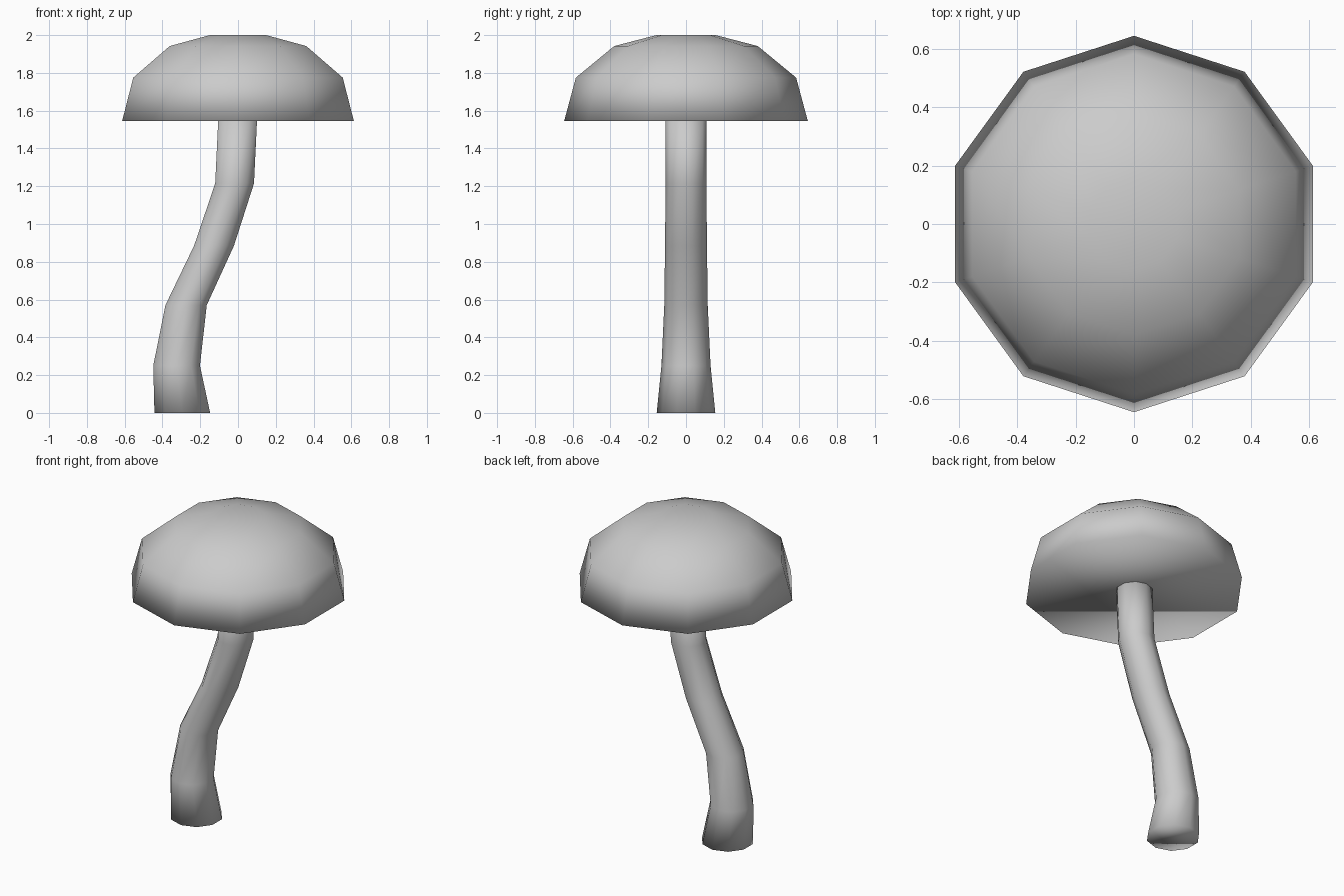
import bpy, bmesh
from math import cos, sin, radians

old = bpy.data.objects.get("Cube")
if old:
    bpy.data.objects.remove(old, do_unlink=True)

SIDES = 10

grey = bpy.data.materials.new("plain_grey")
grey.use_nodes = True
GREY = (0.6, 0.6, 0.6, 1)
grey.diffuse_color = GREY
grey.node_tree.nodes["Principled BSDF"].inputs["Base Color"].default_value = GREY


def loft(name, rings):
    """Closed smooth decagonal loft through (centre x, radius, z) rings, bottom to top."""
    bm = bmesh.new()
    loops = []
    for cx, r, z in rings:
        angles = [radians(18 + 360 / SIDES * i) for i in range(SIDES)]
        loops.append([bm.verts.new((cx + r * cos(a), r * sin(a), z)) for a in angles])
    for low, high in zip(loops, loops[1:]):
        for i in range(SIDES):
            j = (i + 1) % SIDES
            bm.faces.new((low[i], low[j], high[j], high[i]))
    bm.faces.new(loops[0][::-1])
    bm.faces.new(loops[-1])
    for f in bm.faces:
        f.smooth = True
    mesh = bpy.data.meshes.new(name)
    bm.to_mesh(mesh)
    bm.free()
    mesh.materials.append(grey)
    obj = bpy.data.objects.new(name, mesh)
    bpy.context.collection.objects.link(obj)
    return obj


# Bent stem, flared at the foot
loft("stem", [
    (-0.295, 0.155, 0),
    (-0.325, 0.13, 0.25),
    (-0.275, 0.115, 0.57),
    (-0.127, 0.111, 0.885),
    (-0.018, 0.108, 1.215),
    (-0.002, 0.108, 1.55),
])

# Domed cap with a flat underside
loft("cap", [
    (0, 0.645, 1.545),
    (0, 0.583, 1.775),
    (0, 0.38, 1.942),
    (0, 0.157, 2.0),
])
